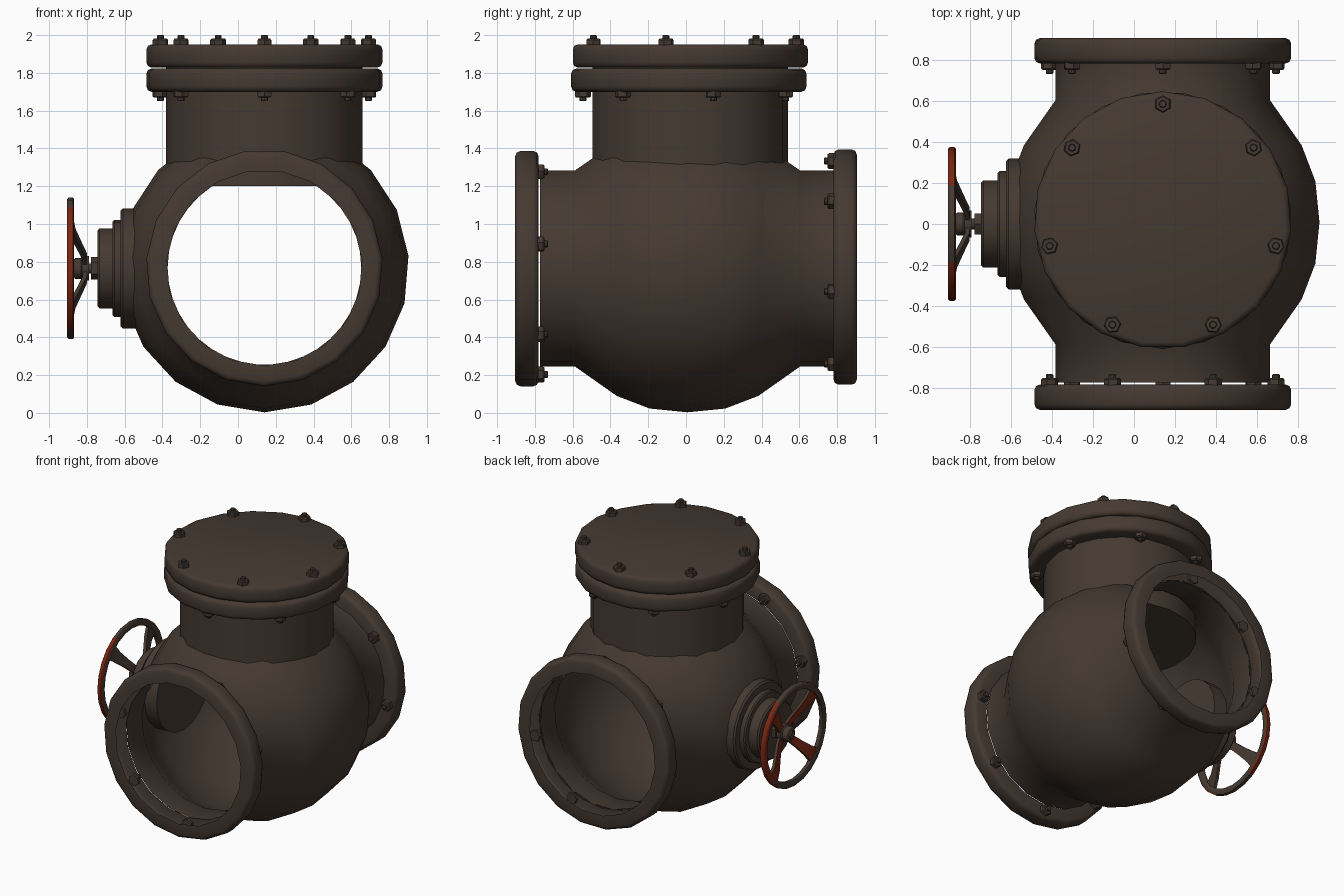
import bpy, bmesh, math
from mathutils import Vector as V

if "Cube" in bpy.data.objects:
    bpy.data.objects.remove(bpy.data.objects["Cube"])

CX, CZ = 0.14, 0.768          # centre of the valve chamber
N = 19                        # sides of the large round parts
X, Y, Z = V((1, 0, 0)), V((0, 1, 0)), V((0, 0, 1))


def material(name, rgb):
    m = bpy.data.materials.new(name)
    m.diffuse_color = (*rgb, 1)
    m.use_nodes = True
    m.node_tree.nodes["Principled BSDF"].inputs["Base Color"].default_value = m.diffuse_color
    return m


IRON = material("dark_brown_iron", (0.060, 0.042, 0.031))
RED = material("worn_red_paint", (0.19, 0.020, 0.006))


def lathe(bm, profile, origin, axis, u, n, closed=False):
    """Revolve (distance, radius) points about an axis; u points at the first side."""
    w = axis.cross(u)
    rings = []
    for d, r in profile:
        c = origin + axis * d
        if r == 0:
            rings.append([bm.verts.new(c)] * n)
        else:
            rings.append([bm.verts.new(c + r * (u * math.cos(math.tau * i / n) + w * math.sin(math.tau * i / n)))
                          for i in range(n)])
    pairs = list(zip(rings, rings[1:])) + ([(rings[-1], rings[0])] if closed else [])
    for a, b in pairs:
        for i in range(n):
            j = (i + 1) % n
            vs = list(dict.fromkeys((a[i], a[j], b[j], b[i])))
            bm.faces.new(vs)


def finish(bm, name, angle=50, mats=(IRON,)):
    bmesh.ops.recalc_face_normals(bm, faces=bm.faces)
    me = bpy.data.meshes.new(name)
    bm.to_mesh(me)
    bm.free()
    for m in mats:
        me.materials.append(m)
    me.shade_smooth()
    me.set_sharp_from_angle(angle=math.radians(angle))
    ob = bpy.data.objects.new(name, me)
    bpy.context.collection.objects.link(ob)
    return ob


def turned(name, profile, origin, axis, u, n=N, angle=50, closed=False):
    bm = bmesh.new()
    lathe(bm, profile, origin, axis, u, n, closed)
    return finish(bm, name, angle)


def bolts(name, origin, axis, u):
    """Seven hex nuts with short studs, standing along the axis."""
    bm = bmesh.new()
    w = axis.cross(u)
    for k in range(7):
        a = math.tau * k / 7
        d = u * math.cos(a) + w * math.sin(a)
        p = origin + d * 0.565
        lathe(bm, [(-0.02, 0), (-0.02, 0.042), (0.024, 0.042), (0.031, 0.036), (0.031, 0)], p, axis, d, 6)
        lathe(bm, [(0.025, 0.019), (0.046, 0.019), (0.05, 0.015), (0.05, 0)], p, axis, d, 8)
    finish(bm, name, 30)


# rounded flange edge, shared by rings and cover
T = 0.123
EDGE = [(0, 0.600), (0.008, 0.619), (0.027, 0.627), (T - 0.027, 0.627), (T - 0.008, 0.619), (T, 0.600)]
RING = [(0, 0.518)] + EDGE + [(T, 0.518)]
COVER = [(0, 0)] + EDGE + [(T, 0)]

# round chamber with a through pipe along y, open at both ends
half = [(0.20, 0.745), (0.375, 0.678), (0.595, 0.523), (0.78, 0.523)]
body = [(-d, r) for d, r in reversed(half)] + [(0, 0.765)] + half
turned("valve_body", body, V((CX, 0.008, CZ)), Y, -Z, angle=60)

# pipe flanges with their bolts, the back one turned over
for name, s in (("front", 1), ("back", -1)):
    axis, u = Y * s, -Z * s
    start = V((CX, -0.904 * s, CZ))
    turned(name + "_flange", RING, start, axis, u)
    bolts(name + "_flange_bolts", start + axis * T, axis, u)

# bonnet neck reaching into the chamber, its flange and the cover
NY = 0.019
turned("bonnet_neck", [(1.20, 0), (1.20, 0.522), (1.84, 0.522)], V((CX, NY, 0)), Z, Y)
turned("bonnet_flange", RING, V((CX, NY, 1.823)), -Z, -Y)
turned("bonnet_cover", COVER, V((CX, NY, 1.828)), Z, Y)
bolts("cover_bolts", V((CX, NY, 1.95)), Z, Y)
bolts("bonnet_flange_bolts", V((CX, NY, 1.70)), -Z, -Y)

# stepped side boss and stem
SIDE = V((0, 0, CZ - 0.003))
boss = [(0.45, 0), (0.45, 0.318), (0.61, 0.318), (0.622, 0.306), (0.622, 0.257), (0.655, 0.257), (0.664, 0.248),
        (0.664, 0.212), (0.733, 0.212), (0.744, 0.200), (0.744, 0)]
turned("side_boss", boss, SIDE, -X, Z, 20, 35)
turned("stem_gland", [(0.74, 0.06), (0.777, 0.06), (0.777, 0)], SIDE, -X, Z, 6, 30)
turned("stem", [(0.77, 0.026), (0.88, 0.026), (0.88, 0)], SIDE, -X, Z, 12)
turned("wheel_hub", [(0.79, 0), (0.79, 0.065), (0.825, 0.065), (0.832, 0.055), (0.862, 0.055), (0.868, 0.048),
                     (0.868, 0)], SIDE, -X, Z, 12)

# handwheel rim, painted red on parts of the outside
rim = [(0.867, 0.335), (0.873, 0.328), (0.90, 0.328), (0.905, 0.335), (0.905, 0.366), (0.897, 0.374),
       (0.873, 0.374), (0.867, 0.366)]
bm = bmesh.new()
lathe(bm, rim, SIDE, -X, Z, 24, True)
bmesh.ops.recalc_face_normals(bm, faces=bm.faces)
for f in bm.faces:
    c = f.calc_center_median() - SIDE
    out = f.normal.dot(V((0, c.y, c.z)).normalized()) > 0.5
    if (out and (c.y < -0.18 or c.y > 0.2)) or (f.normal.x < -0.5 and c.y > 0.22):
        f.material_index = 1
finish(bm, "wheel_rim", 50, (IRON, RED))

# four dished spokes, red on the outer side
bm = bmesh.new()
for k in range(4):
    a = math.radians(45 + 90 * k)
    d = V((0, math.cos(a), math.sin(a)))
    t = X.cross(d)
    rows = []
    for r, x, hw in ((0.04, -0.808, 0.028), (0.09, -0.812, 0.027), (0.17, -0.840, 0.031),
                     (0.26, -0.872, 0.040), (0.345, -0.886, 0.056)):
        c = SIDE + d * r + X * x
        rows.append([bm.verts.new(c + t * hw * i + X * 0.011 * j)
                     for i, j in ((-1, -1), (1, -1), (1, 1), (-1, 1))])
    for p, q in zip(rows, rows[1:]):
        for i in range(4):
            f = bm.faces.new((p[i], p[(i + 1) % 4], q[(i + 1) % 4], q[i]))
            f.material_index = 1 if i == 0 else 0
    bm.faces.new(rows[0])
    bm.faces.new(rows[-1])
finish(bm, "wheel_spokes", 40, (IRON, RED))
